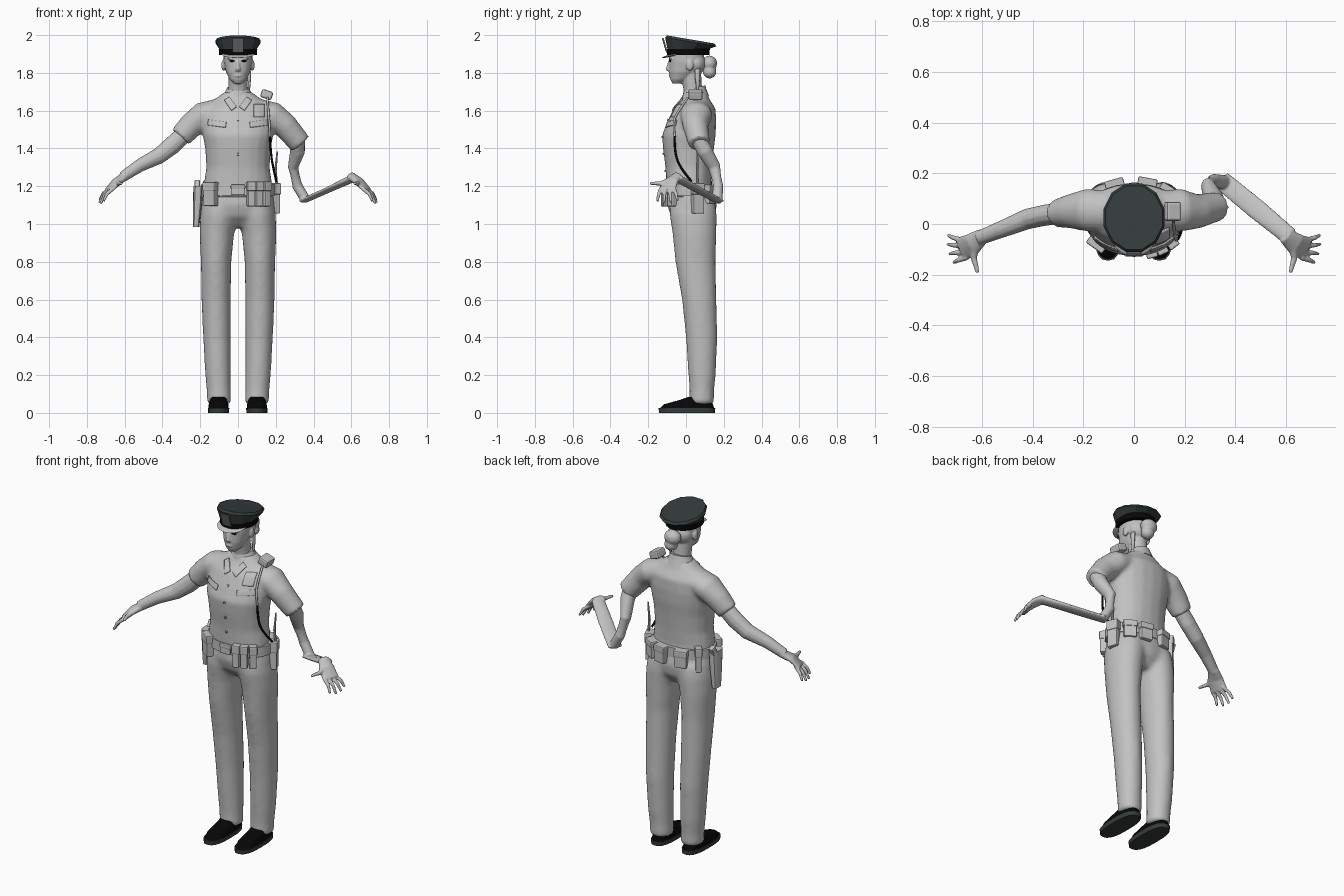
import bpy, bmesh, math
from mathutils import Vector, Matrix

old = bpy.data.objects.get("Cube")
if old:
    bpy.data.objects.remove(old, do_unlink=True)


def material(name, *rgb):
    mat = bpy.data.materials.new(name)
    mat.use_nodes = True
    mat.diffuse_color = (*rgb, 1)
    mat.node_tree.nodes["Principled BSDF"].inputs["Base Color"].default_value = (*rgb, 1)
    return mat


GREY = material("plain grey", 0.54, 0.54, 0.54)
DARK = material("dark slate", 0.035, 0.045, 0.045)
BLACK = material("black", 0.002, 0.002, 0.002)
STEEL = material("cap plate grey", 0.13, 0.14, 0.14)


def loft(bm, rings, sides=20, along=False, power=1.0, phase=0.0):
    """Skin ellipses (x, y, z, half width, half depth, tilt), level or across the path."""
    rows, centres = [], [Vector(r[:3]) for r in rings]
    for i, ring in enumerate(rings):
        side, other = Vector((1, 0, 0)), Vector((0, 1, 0))
        if along:
            tangent = (centres[min(i + 1, len(rings) - 1)] - centres[max(i - 1, 0)]).normalized()
            side = tangent.cross(Vector((0, 0, 1))).normalized()
            other = side.cross(tangent)
        tilt = ring[5] if len(ring) > 5 else 0
        row = []
        for k in range(sides):
            angle = math.tau * k / sides + phase
            c, s = math.cos(angle), math.sin(angle)
            c, s = (math.copysign(abs(v) ** power, v) for v in (c, s))
            point = centres[i] + side * c * ring[3] + other * s * ring[4]
            point.z += tilt * s * ring[4]
            row.append(bm.verts.new(point))
        rows.append(row)
    faces = [bm.faces.new(rows[0]), bm.faces.new(rows[-1])]
    for low, high in zip(rows, rows[1:]):
        for k in range(sides):
            n = (k + 1) % sides
            faces.append(bm.faces.new((low[k], low[n], high[n], high[k])))
    bmesh.ops.recalc_face_normals(bm, faces=faces)


def ball(bm, loc, scale):
    matrix = Matrix.Translation(loc) @ Matrix.Diagonal((*scale, 1))
    bmesh.ops.create_icosphere(bm, subdivisions=3, radius=1, matrix=matrix)


def finish(bm, name, mat, voxel=0, smooth=True, soft=4):
    mesh = bpy.data.meshes.new(name)
    bm.to_mesh(mesh)
    bm.free()
    obj = bpy.data.objects.new(name, mesh)
    bpy.context.collection.objects.link(obj)
    mesh.materials.append(mat)
    if smooth:
        mesh.shade_smooth()
        mesh.set_sharp_from_angle(angle=math.radians(40))
    if voxel:
        remesh = obj.modifiers.new("blend", "REMESH")
        remesh.mode, remesh.voxel_size, remesh.use_smooth_shade = "VOXEL", voxel, True
        soften = obj.modifiers.new("soften", "SMOOTH")
        soften.factor, soften.iterations = 0.5, soft
    return obj


def box(name, loc, size, mat=GREY, rot=(0, 0, 0), bevel=0.006):
    bm = bmesh.new()
    bmesh.ops.create_cube(bm, size=1, matrix=Matrix.Diagonal((*size, 1)))
    obj = finish(bm, name, mat, smooth=False)
    obj.location, obj.rotation_euler = loc, [math.radians(a) for a in rot]
    edge = obj.modifiers.new("bevel", "BEVEL")
    edge.width, edge.segments = bevel, 2


def solid(name, mat, rings, **options):
    bm = bmesh.new()
    loft(bm, rings, **options)
    finish(bm, name, mat)


def mirrored(rings):
    return [(-r[0], *r[1:]) for r in rings]


# Shirt: torso and short sleeves blended together
bm = bmesh.new()
torso = [(1.14, .02, .185, .122), (1.22, .015, .18, .12), (1.3, .015, .168, .124),
         (1.4, .013, .174, .135), (1.47, .015, .187, .142), (1.54, .03, .192, .13),
         (1.61, .045, .178, .112), (1.66, .05, .125, .075), (1.7, .05, .07, .06)]
loft(bm, [(0, cy, z, rx, ry) for z, cy, rx, ry in torso], power=0.9)
sleeve = [(.1, .05, 1.6, .08, .065), (.185, .055, 1.575, .085, .072), (.25, .05, 1.52, .068, .067)]
loft(bm, mirrored(sleeve) + [(-.305, .042, 1.46, .055, .06)], along=True)
loft(bm, sleeve + [(.33, .07, 1.425, .058, .06)], along=True)
shirt = finish(bm, "shirt", GREY, voxel=0.011, soft=6)

# Trousers: hips and two legs
bm = bmesh.new()
loft(bm, [(0, .025, 1.2, .18, .118), (0, .032, 1.1, .196, .132),
          (0, .037, 1.04, .185, .118), (0, .045, .98, .1, .065)])
leg = [(.09, .035, 1.12, .095, .12), (.1, .038, 1.05, .1, .126), (.112, .045, .95, .092, .117),
       (.116, .05, .8, .081, .107), (.116, .07, .6, .078, .092), (.112, .083, .4, .073, .084),
       (.106, .085, .2, .068, .073), (.102, .084, .12, .064, .066), (.1, .083, .045, .065, .066)]
for rings in (leg, mirrored(leg)):
    loft(bm, rings)
finish(bm, "trousers", GREY, voxel=0.011, soft=14)

# Shoes with soles
for x, label in ((.1, "left"), (-.103, "right")):
    solid(label + "_sole", DARK, [(x, .005, 0, .055, .148), (x, .005, .025, .057, .15)], power=0.75)
    solid(label + "_shoe", BLACK, [(x, .005, .022, .054, .146), (x, .012, .045, .052, .13),
                                   (x, .05, .068, .045, .085), (x, .075, .085, .04, .06)], power=0.8)

# Bare arms and hands
right_arm = [(-.27, .045, 1.49, .043, .046), (-.35, .035, 1.415, .042, .049),
             (-.42, .02, 1.36, .041, .044), (-.52, -.02, 1.31, .034, .035), (-.61, -.055, 1.25, .029, .029)]
left_arm = [(.315, .06, 1.46, .043, .045), (.315, .1, 1.385, .04, .042), (.292, .15, 1.3, .028, .034),
            (.315, .17, 1.2, .028, .028), (.36, .165, 1.125, .028, .026)]
forearm = [(.345, .172, 1.122, .04, .012), (.48, .062, 1.182, .042, .013), (.615, -.05, 1.245, .036, .02)]
palm = [(.595, -.045, 1.255, .03, .023), (.64, -.08, 1.225, .045, .02), (.682, -.1, 1.18, .05, .013)]
tips = [(.733, -.045, 1.125), (.735, -.08, 1.112), (.728, -.118, 1.108), (.712, -.152, 1.12)]
fingers = []
for i, tip in enumerate(tips):
    root = Vector((.678 - .006 * i, -.064 - .023 * i, 1.188))
    tip = Vector(tip)
    middle = root.lerp(tip, 0.55) + Vector((.006, 0, .008))
    fingers.append([(*root, .011, .011), (*middle, .01, .01), (*tip, .007, .007)])
fingers.append([(.625, -.075, 1.235, .018, .016), (.632, -.135, 1.215, .013, .012),
                (.617, -.192, 1.215, .008, .008)])
for label, flip, arms in (("right", mirrored, [right_arm]), ("left", list, [left_arm, forearm])):
    bm = bmesh.new()
    for rings in arms + [flip(part) for part in [palm] + fingers]:
        loft(bm, rings, sides=12, along=True)
    finish(bm, label + "_arm", GREY, voxel=0.005)

# Head, neck, face and ears
bm = bmesh.new()
loft(bm, [(0, .05, 1.64, .06, .05), (0, .035, 1.72, .05, .05), (0, .025, 1.8, .052, .055)])
loft(bm, [(0, -.047, 1.743, .022, .025), (0, -.035, 1.765, .044, .048), (0, -.012, 1.805, .064, .078),
          (0, .002, 1.86, .076, .092), (0, .005, 1.92, .078, .094)], power=0.92)
loft(bm, [(0, -.088, 1.81, .015, .013), (0, -.094, 1.82, .013, .013), (0, -.084, 1.862, .008, .012)], sides=10)
ball(bm, (0, -.082, 1.785), (.022, .01, .008))
ball(bm, (0, .05, 1.85), (.072, .055, .06))
for s in (-1, 1):
    ball(bm, (s * .077, .02, 1.84), (.011, .02, .03))
    ball(bm, (s * .03, -.078, 1.876), (.026, .012, .007))
finish(bm, "head", GREY, voxel=0.005)
for s, label in ((-1, "right"), (1, "left")):
    bm = bmesh.new()
    ball(bm, (s * .031, -.084, 1.863), (.016, .006, .005))
    finish(bm, label + "_eye", BLACK)

# Pinned hair at the back, with one loose lock
bm = bmesh.new()
ball(bm, (0, .125, 1.85), (.05, .04, .042))
ball(bm, (.01, .125, 1.805), (.038, .036, .035))
loft(bm, [(.058, .06, 1.82, .012, .018), (.06, .062, 1.76, .01, .014), (.058, .06, 1.7, .006, .008)], sides=10)
finish(bm, "hair", GREY, voxel=0.007)

# Peaked cap
bm = bmesh.new()
rim = (0, .012, 1.926, .102, .114)
loft(bm, [rim, (0, .025, 1.964, .124, .14, -.17), (0, .025, 1.977, .116, .13, -.17)],
     sides=12, phase=math.radians(15))
finish(bm, "cap_crown", DARK, smooth=False)
solid("cap_band", BLACK, [(0, .012, 1.894, .1, .112), rim], sides=24)
bm = bmesh.new()
ball(bm, (0, 0, 0), (.085, .075, .007))
visor = finish(bm, "cap_visor", GREY)
visor.location, visor.rotation_euler = (0, -.055, 1.898), (math.radians(14), 0, 0)
box("cap_plate", (0, -.112, 1.946), (.058, .009, .078), STEEL, (16, 0, 0), .003)


# Shirt details: thin panels laid on the chest
def panel(name, x, z, width, height, turn=0):
    bm = bmesh.new()
    flat = (Matrix.Translation((x, -.2, z)) @ Matrix.Rotation(math.radians(turn), 4, "Y")
            @ Matrix.Rotation(math.pi / 2, 4, "X") @ Matrix.Diagonal((width / 2, height / 2, 1, 1)))
    bmesh.ops.create_grid(bm, x_segments=8, y_segments=8, size=1, matrix=flat)
    obj = finish(bm, name, GREY)
    wrap = obj.modifiers.new("lay on shirt", "SHRINKWRAP")
    wrap.target, wrap.wrap_method = shirt, "PROJECT"
    wrap.use_project_y = True
    thick = obj.modifiers.new("thickness", "SOLIDIFY")
    thick.thickness, thick.offset = 0.006, 1


for i in range(4):
    panel("button_%d" % (i + 1), 0, 1.28 + .09 * i, .011, .011)
panel("badge", .11, 1.598, .055, .065)
for s, label in ((-1, "right"), (1, "left")):
    panel(label + "_pocket_flap", s * .11, 1.53, .095, .028, s * -8)
    panel(label + "_lapel", s * .04, 1.635, .032, .065, s * 35)
solid("collar", GREY, [(0, .05, 1.665, .085, .072, .2), (0, .045, 1.7, .068, .062, .25),
                       (0, .045, 1.72, .058, .057, .25)])


# Shoulder microphone, its cord and the radio aerial
def cord(name, mat, path):
    curve = bpy.data.curves.new(name, "CURVE")
    curve.dimensions, curve.bevel_depth = "3D", .006
    spline = curve.splines.new("NURBS")
    spline.points.add(len(path) - 1)
    for point, place in zip(spline.points, path):
        point.co = (*place, 1)
    spline.use_endpoint_u, spline.order_u = True, 3
    curve.materials.append(mat)
    bpy.context.collection.objects.link(bpy.data.objects.new(name, curve))


box("shoulder_microphone", (.152, .05, 1.685), (.062, .075, .045), GREY, (0, 20, 0), .01)
cord("upper_cord", GREY, [(.155, .01, 1.67), (.16, -.04, 1.6), (.166, -.07, 1.54), (.17, -.06, 1.465)])
cord("lower_cord", BLACK, [(.17, -.06, 1.465), (.172, -.062, 1.39), (.185, -.035, 1.3), (.204, .03, 1.225)])
solid("radio_aerial", GREY, [(.205, .06, 1.2, .008, .008), (.198, .06, 1.28, .007, .007),
                             (.208, .06, 1.385, .004, .004)], sides=8)

# Duty belt with pouches set around it
solid("belt", GREY, [(0, .022, z, .195, .133) for z in (1.15, 1.208)], sides=32)


def pouch(name, degrees, width, height, depth=.042, z=1.158):
    a = math.radians(degrees)
    x, y = .2 * math.sin(a), .022 - .14 * math.cos(a)
    turn = math.degrees(math.atan2(math.sin(a) / .2, math.cos(a) / .14))
    box(name, (x, y, z), (width, depth, height), rot=(0, 0, turn))
    box(name + "_flap", (x, y, z + height * .32), (width + .007, depth + .008, height * .38), rot=(0, 0, turn))


for i, degrees in enumerate((20, 33, 48)):
    pouch("magazine_pouch_%d" % (i + 1), degrees, .038, .13)
pouch("front_pouch", -46, .072, .125)
pouch("radio_holder", 106, .06, .16, .045, 1.135)
for i, degrees in enumerate((138, 165, -158)):
    pouch("back_pouch_%d" % (i + 1), degrees, .07, .1)
pouch("torch_holder", -128, .032, .14)
pouch("buckle", 0, .07, .055, .012, 1.18)
solid("holster", GREY, [(-.222, .03, .985, .017, .03), (-.215, .025, 1.1, .024, .04),
                        (-.21, .02, 1.2, .026, .045)], sides=12, power=.7)
box("pistol_grip", (-.216, .05, 1.195), (.028, .035, .075), rot=(-25, 0, 0))
